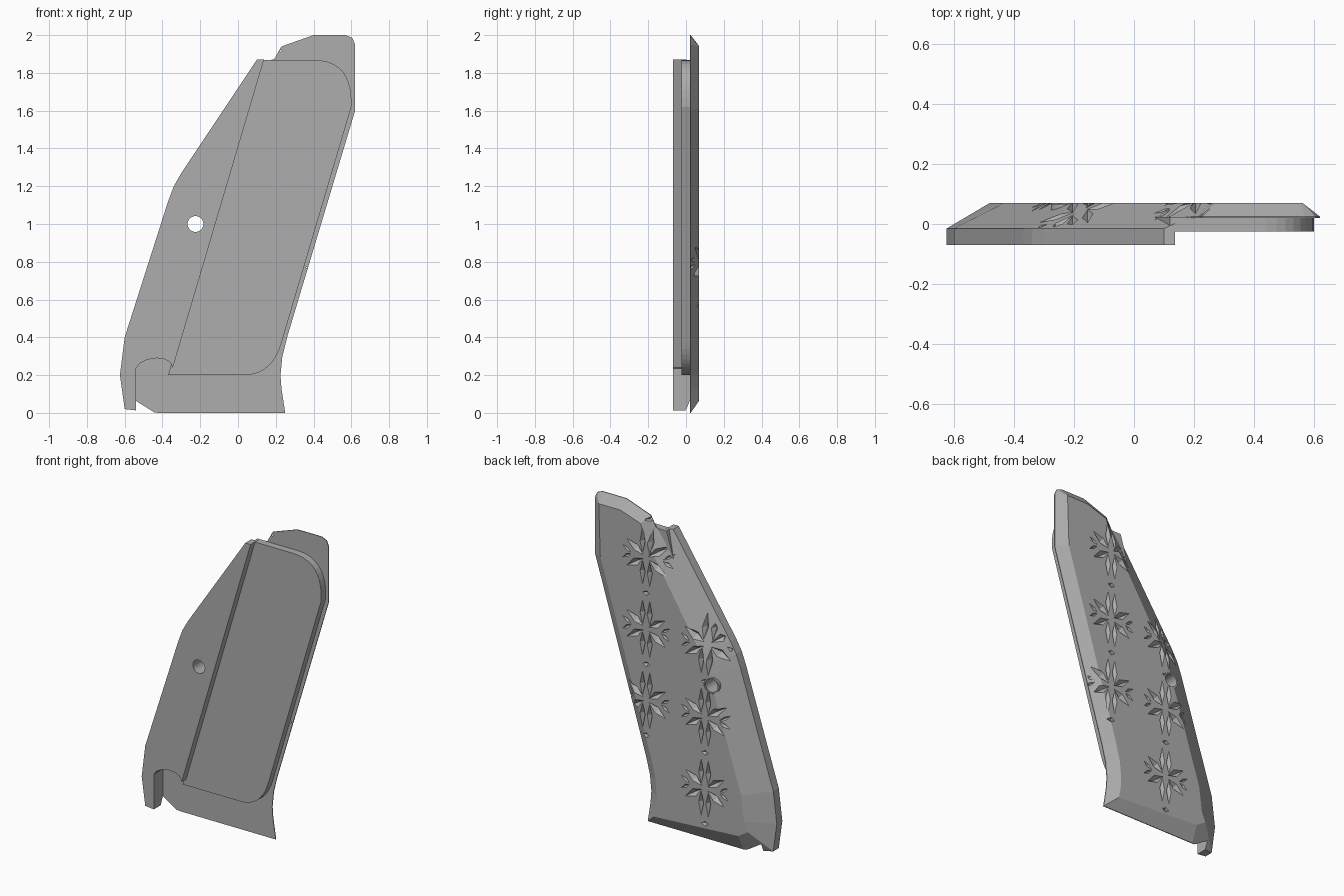
import bpy, bmesh, math
from mathutils import Vector
from mathutils.bvhtree import BVHTree

cube = bpy.data.objects.get("Cube")
if cube:
    bpy.data.objects.remove(cube, do_unlink=True)

GREY = (0.42, 0.42, 0.42, 1)
grey = bpy.data.materials.new("plain_grey")
grey.use_nodes = True
grey.diffuse_color = GREY
bsdf = grey.node_tree.nodes["Principled BSDF"]
bsdf.inputs["Base Color"].default_value = GREY
bsdf.inputs["Roughness"].default_value = 0.6


def finish(name, bm, material=True):
    bmesh.ops.recalc_face_normals(bm, faces=bm.faces)
    mesh = bpy.data.meshes.new(name)
    bm.to_mesh(mesh)
    bm.free()
    ob = bpy.data.objects.new(name, mesh)
    bpy.context.collection.objects.link(ob)
    if material:
        mesh.materials.append(grey)
    return ob


def loft(name, loops, material=True):
    """Closed solid through matching loops of points."""
    bm = bmesh.new()
    rings = [[bm.verts.new(p) for p in loop] for loop in loops]
    n = len(rings[0])
    for a, b in zip(rings, rings[1:]):
        for i in range(n):
            j = (i + 1) % n
            bm.faces.new((a[i], a[j], b[j], b[i]))
    bm.faces.new(rings[0])
    bm.faces.new(rings[-1])
    return finish(name, bm, material)


def prism(name, outline, y0, y1, material=True):
    return loft(name, [[(x, y, z) for x, z in outline] for y in (y0, y1)], material)


def circle(cx, cz, r, n=24):
    return [(cx + r * math.cos(math.tau * i / n), cz + r * math.sin(math.tau * i / n))
            for i in range(n)]


def carve(target, cutter, self_cross=False):
    cutter.hide_render = True
    mod = target.modifiers.new("carve", 'BOOLEAN')
    mod.operation, mod.solver, mod.object = 'DIFFERENCE', 'EXACT', cutter
    mod.use_self = self_cross
    deps = bpy.context.evaluated_depsgraph_get()
    mesh = bpy.data.meshes.new_from_object(target.evaluated_get(deps))
    target.modifiers.clear()
    target.data = mesh
    bpy.data.objects.remove(cutter, do_unlink=True)


# Panel outline, counter-clockwise from the front: x, z, bevel width
FRONT, STEP, BACK = -0.07, 0.02, 0.07
outline = [(-0.6, 0.02, 0.17), (-0.42, 0, 0.1), (0.25, 0, 0.1), (0.23, 0.13, 0.07),
           (0.225, 0.2, 0.07), (0.235, 0.3, 0.07), (0.26, 0.4, 0.07), (0.62, 1.6, 0.07),
           (0.62, 1.95, 0.06), (0.605, 1.985, 0.06), (0.57, 2, 0.06), (0.4, 2, 0.06),
           (0.23, 1.94, 0.06), (0.19, 1.87, 0.09), (0.1, 1.87, 0.17), (-0.3, 1.27, 0.17),
           (-0.34, 1.2, 0.17), (-0.37, 1.12, 0.17), (-0.6, 0.4, 0.17), (-0.625, 0.2, 0.17)]
front, rim, back = [], [], []
for i, (x, z, w) in enumerate(outline):
    p = Vector((x, z))
    before = (p - Vector(outline[i - 1][:2])).normalized()
    after = (Vector(outline[(i + 1) % len(outline)][:2]) - p).normalized()
    t = (before + after).normalized()
    q = p + Vector((-t.y, t.x)) * w
    front.append((x, FRONT, z))
    rim.append((x, -0.015 if w > 0.11 else 0.025, z))
    back.append((q.x, BACK, q.y))
panel = loft("grip_panel", [front, rim, back])

# Lower the front beside the raised strip, with the arched foot notch
recess = [(0.138, 1.872), (-0.345, 0.24), (-0.36, 0.27), (-0.39, 0.285), (-0.43, 0.29),
          (-0.48, 0.282), (-0.52, 0.262), (-0.54, 0.235), (-0.54, -0.1), (1, -0.1),
          (1, 2.2), (0, 2.2), (0, 1.872)]
carve(panel, prism("recess_cutter", recess, -0.2, STEP, False))

# Leaf grooves draped over the back
surface = BVHTree.FromPolygons([v.co.copy() for v in panel.data.vertices],
                               [tuple(p.vertices) for p in panel.data.polygons])


def drape(x, z, lift):
    hit = surface.ray_cast(Vector((x, 1, z)), Vector((0, -1, 0)))[0]
    return Vector((x, (hit.y if hit else 0.04) + lift, z))


grooves = bmesh.new()


def leaf(x, z, angle, start, end, half, depth):
    d = Vector((math.cos(angle), math.sin(angle)))
    s = Vector((-d.y, d.x)) * half
    o = Vector((x, z))
    mid = o + d * (start * 0.55 + end * 0.45)
    pts = [(o + d * start, 0.004), (o + d * end, 0.004), (mid + s, 0.004),
           (mid - s, 0.004), (mid, -depth), (mid, 0.05)]
    verts = [grooves.verts.new(drape(p.x, p.y, h)) for p, h in pts]
    bmesh.ops.convex_hull(grooves, input=verts)


ROW = 0.45
stars = [(0.23, 0.79 + ROW * i) for i in range(3)] + [(-0.18, 0.34 + ROW * i) for i in range(3)]
for x, z in stars:
    for side in (-1, 1):
        up = side * math.pi / 2
        # paired upright leaves and the dimple beyond them
        for dx in (-0.025, 0.025):
            leaf(x + dx, z, up, 0.015, 0.19, 0.02, 0.028)
        leaf(x, z + side * 0.225, 0, -0.03, 0.03, 0.018, 0.02)
        # spread leaves and the chevron tips around the plain diamonds
        for flip in (-1, 1):
            a = math.radians(32) * flip
            a = a if side > 0 else math.pi - a
            leaf(x, z, a, 0.015, 0.17, 0.026, 0.03)
            leaf(x + side * 0.1, z, a * 1.0, 0.0, 0.085, 0.013, 0.015)
carve(panel, finish("groove_cutter", grooves, False), True)

# Screw hole with its raised rim
HOLE = (-0.225, 1.0)
carve(panel, prism("hole_cutter", circle(*HOLE, 0.05), -0.2, 0.2, False))
rings = [[(x, y, z) for x, z in circle(*HOLE, r)]
         for r, y in ((0.042, FRONT), (0.052, FRONT), (0.052, 0.066), (0.042, 0.066))]
bm = bmesh.new()
loops = [[bm.verts.new(p) for p in ring] for ring in rings]
for a, b in zip(loops, loops[1:] + loops[:1]):
    for i in range(len(a)):
        bm.faces.new((a[i - 1], a[i], b[i], b[i - 1]))
finish("screw_hole_rim", bm)


# Raised inner plate with two rounded corners
def curve(a, b, c, n=10):
    a, b, c = Vector(a), Vector(b), Vector(c)
    return [tuple(a * (1 - t) ** 2 + b * 2 * t * (1 - t) + c * t * t)
            for t in (i / n for i in range(n + 1))]


plate = [(-0.37, 0.2)]
plate += curve((0.03, 0.2), (0.18, 0.2), (0.23, 0.37))
plate += curve((0.6, 1.62), (0.61, 1.87), (0.4, 1.868))
plate += [(0.12, 1.868), (-0.36, 0.235)]
prism("inner_plate", plate, -0.025, STEP + 0.003)
